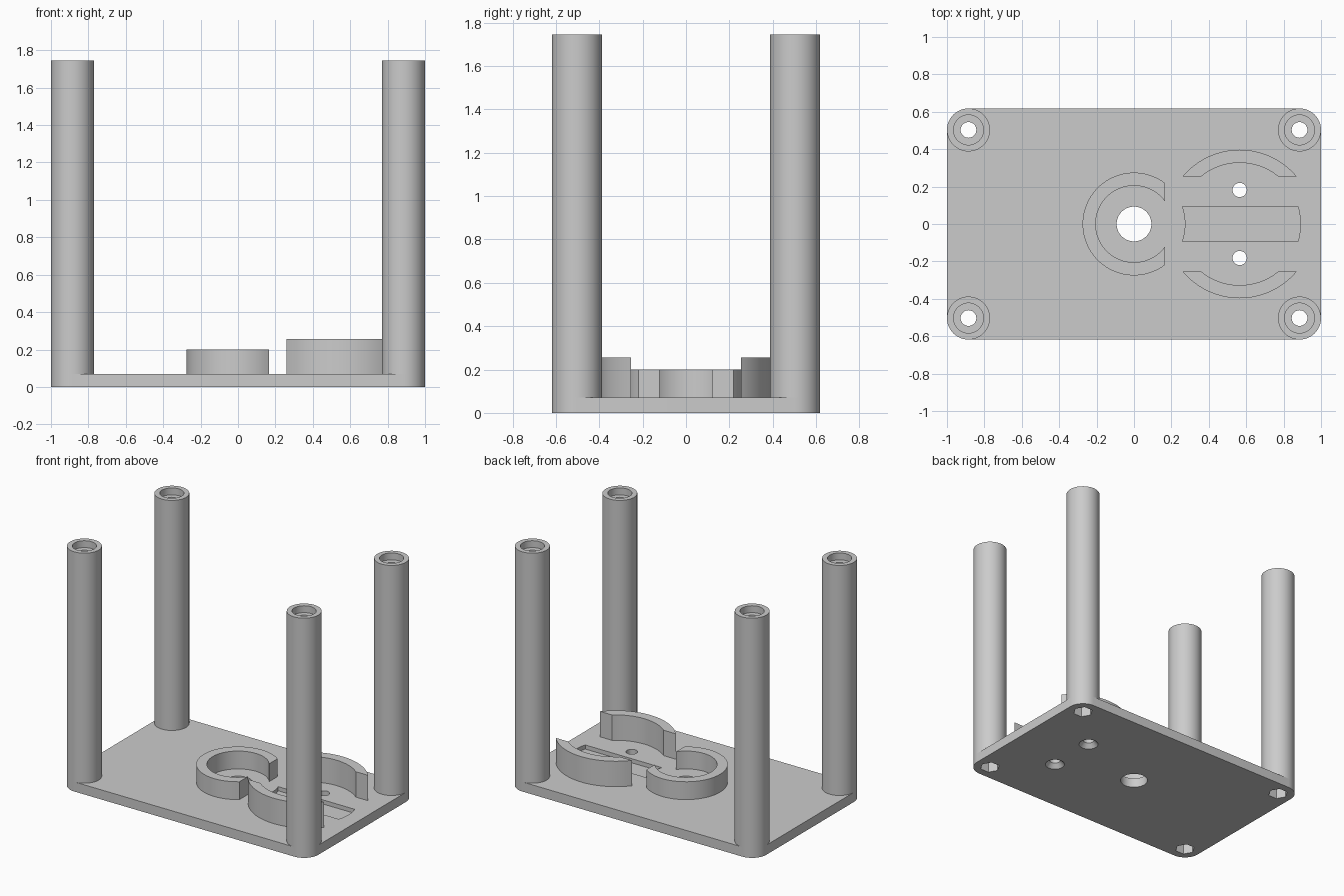
import bpy, bmesh, math
from math import cos, sin, asin, acos, pi

if "Cube" in bpy.data.objects:
    bpy.data.objects.remove(bpy.data.objects["Cube"], do_unlink=True)

grey = bpy.data.materials.new("light grey plastic")
grey.use_nodes = True
colour = (0.6, 0.6, 0.6, 1)
grey.diffuse_color = colour
grey.node_tree.nodes["Principled BSDF"].inputs["Base Color"].default_value = colour

PLATE_TOP = 0.07
POST_X, POST_Y, POST_R = 0.885, 0.503, 0.115
POST_TOP = 1.745
HOLDER_X = 0.565


def arc(cx, cy, r, start, end, n=32):
    """Points along an arc, both ends included."""
    return [(cx + r * cos(start + (end - start) * i / n),
             cy + r * sin(start + (end - start) * i / n)) for i in range(n + 1)]


def circle(cx, cy, r, n=48):
    return arc(cx, cy, r, 0, 2 * pi, n)[:-1]


def prism(name, outline, z0, z1, top_outline=None):
    """Closed solid between an outline at z0 and one at z1."""
    bm = bmesh.new()
    low = [bm.verts.new((x, y, z0)) for x, y in outline]
    high = [bm.verts.new((x, y, z1)) for x, y in (top_outline or outline)]
    bm.faces.new(low)
    bm.faces.new(high)
    for i in range(len(low)):
        j = (i + 1) % len(low)
        bm.faces.new((low[i], low[j], high[j], high[i]))
    bmesh.ops.recalc_face_normals(bm, faces=bm.faces)
    mesh = bpy.data.meshes.new(name)
    bm.to_mesh(mesh)
    bm.free()
    mesh.materials.append(grey)
    obj = bpy.data.objects.new(name, mesh)
    bpy.context.collection.objects.link(obj)
    return obj


def cut(obj, cutters):
    """Subtract every cutter from the object and bake the result."""
    for c in cutters:
        mod = obj.modifiers.new("cut", 'BOOLEAN')
        mod.operation = 'DIFFERENCE'
        mod.solver = 'EXACT'
        mod.object = c
    graph = bpy.context.evaluated_depsgraph_get()
    baked = bpy.data.meshes.new_from_object(obj.evaluated_get(graph))
    obj.modifiers.clear()
    obj.data = baked


parts, cutters = [], []

# Base plate with rounded corners
outline = []
for k, (sx, sy) in enumerate([(1, 1), (-1, 1), (-1, -1), (1, -1)]):
    outline += arc(sx * POST_X, sy * POST_Y, POST_R, k * pi / 2, (k + 1) * pi / 2, 12)
plate = prism("base_plate", outline, 0, PLATE_TOP)
parts.append(plate)

# Hollow corner posts, with a counterbore on top and a nut pocket below
for side, sx in (("left", 1), ("right", -1)):
    for end, sy in (("front", -1), ("back", 1)):
        x, y = sx * POST_X, sy * POST_Y
        post = prism(f"{end}_{side}_post", circle(x, y, POST_R), PLATE_TOP, POST_TOP)
        tools = [
            prism("bolt_hole_cutter", circle(x, y, 0.042, 32), -0.1, POST_TOP + 0.1),
            prism("counterbore_cutter", circle(x, y, 0.08), POST_TOP - 0.05, POST_TOP + 0.1),
            prism("nut_pocket_cutter", circle(x, y, 0.068, 6), -0.1, 0.11),
        ]
        cut(post, tools)
        parts.append(post)
        cutters += tools

# Holes through the plate: large centre hole and two countersunk screw holes
plate_tools = [prism("centre_hole_cutter", circle(0, 0, 0.093), -0.1, 0.2)]
for sy in (-1, 1):
    y = sy * 0.182
    plate_tools.append(prism("screw_hole_cutter", circle(HOLDER_X, y, 0.038, 32), -0.1, 0.2))
    plate_tools.append(prism("countersink_cutter", circle(HOLDER_X, y, 0.075, 32), -0.01, 0.035,
                             circle(HOLDER_X, y, 0.036, 32)))

# Shallow slot between the holder walls, with curved ends
h = 0.093
a, b = asin(h / 0.325), asin(h / 0.275)
slot = arc(HOLDER_X, 0, 0.325, -a, a, 12) + arc(0, 0, 0.275, b, -b, 12)
plate_tools.append(prism("slot_cutter", slot, PLATE_TOP - 0.03, 0.2))

cutters += plate_tools
cut(plate, plate_tools + [c for c in cutters if c.name.startswith(("bolt", "nut"))])

# Open ring around the centre hole
a, b = acos(0.165 / 0.275), acos(0.165 / 0.205)
ring = arc(0, 0, 0.275, a, 2 * pi - a, 48) + arc(0, 0, 0.205, 2 * pi - b, b, 48)
parts.append(prism("open_ring", ring, PLATE_TOP, 0.2))

# Two curved holder walls facing each other
a, b = asin(0.253 / 0.397), asin(0.253 / 0.327)
for name, s in (("back_holder_wall", 1), ("front_holder_wall", -1)):
    wall = arc(HOLDER_X, 0, 0.397, a, pi - a) + arc(HOLDER_X, 0, 0.327, pi - b, b)
    parts.append(prism(name, [(x, s * y) for x, y in wall], PLATE_TOP, 0.255))

# Remove the cutters, then smooth the curved walls
for c in cutters:
    bpy.data.objects.remove(c, do_unlink=True)
bpy.ops.object.select_all(action='DESELECT')
for p in parts:
    p.select_set(True)
bpy.context.view_layer.objects.active = plate
bpy.ops.object.shade_smooth_by_angle(angle=math.radians(30))
